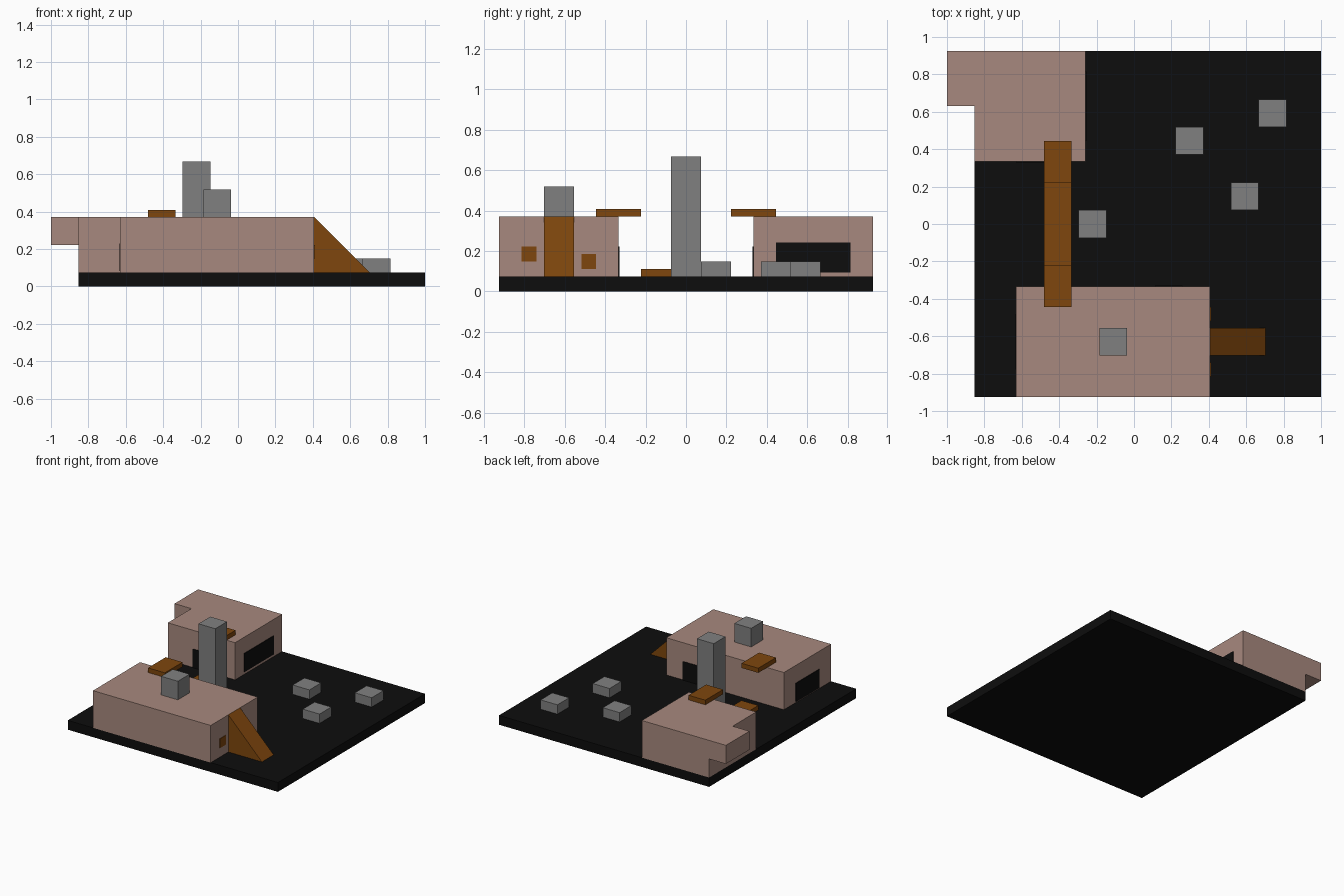
import bpy

if "Cube" in bpy.data.objects:
    bpy.data.objects.remove(bpy.data.objects["Cube"])

U = 2 / 27  # one grid cell


def material(name, rgb):
    m = bpy.data.materials.new(name)
    m.diffuse_color = (*rgb, 1)
    m.use_nodes = True
    m.node_tree.nodes["Principled BSDF"].inputs["Base Color"].default_value = m.diffuse_color
    return m


BLACK = material("black", (0.004, 0.004, 0.004))
CLAY = material("dusty_pink", (0.39, 0.25, 0.21))
BROWN = material("brown", (0.21, 0.061, 0.004))
GREY = material("grey", (0.216, 0.216, 0.216))


def prism(name, profile, y0, y1, mat):
    """Extrude an x-z profile (counter-clockwise seen from -y) along y; units are cells."""
    n = len(profile)
    verts = [(x * U, y * U, z * U) for y in (y0, y1) for x, z in profile]
    faces = [tuple(range(n)), tuple(reversed(range(n, 2 * n)))]
    faces += [(i, i + n, (i + 1) % n + n, (i + 1) % n) for i in range(n)]
    me = bpy.data.meshes.new(name)
    me.from_pydata(verts, [], faces)
    me.materials.append(mat)
    ob = bpy.data.objects.new(name, me)
    bpy.context.collection.objects.link(ob)
    return ob


def box(name, x, y, z, mat):
    profile = [(x[0], z[0]), (x[1], z[0]), (x[1], z[1]), (x[0], z[1])]
    return prism(name, profile, y[0], y[1], mat)


# Floor slab
box("floor", (-11.5, 13.5), (-12.5, 12.5), (0, 1), BLACK)

# Two buildings, one with an overhanging bay
box("front_building", (-8.5, 5.5), (-12.5, -4.5), (1, 5), CLAY)
box("back_building", (-11.5, -3.5), (4.5, 12.5), (1, 5), CLAY)
box("overhang", (-13.5, -11.5), (8.5, 12.5), (3, 5), CLAY)

# Doors and windows as thin plates
T = 0.06
box("front_building_back_door", (1.5, 3.5), (-4.5, -4.5 + T), (1, 3), BLACK)
box("front_building_side_opening", (-8.5 - T, -8.5), (-10.5, -6.5), (1.1, 3.1), BLACK)
box("back_building_door", (-8.5, -6.5), (4.5 - T, 4.5), (1, 3), BLACK)
box("back_building_side_opening", (-3.5, -3.5 + T), (6, 11), (1.27, 3.27), BLACK)
for i, (y, z) in enumerate([(-11, 2), (-7, 1.5)]):
    box(f"small_window_{i + 1}", (5.5, 5.5 + T), (y, y + 1), (z, z + 1), BROWN)

# Ramp up to the front roof
prism("ramp", [(5.5, 1), (9.5, 1), (5.5, 5)], -9.5, -7.5, BROWN)

# Broken bridge: two roof stubs and the fallen middle
for name, y, z in [("bridge_front", (-6, -3), 5), ("bridge_back", (3, 6), 5),
                   ("bridge_fallen", (-3, 3), 1)]:
    box(name, (-6.5, -4.5), y, (z, z + 0.5), BROWN)

# Pillar, roof cube and low blocks
for name, x, y, z in [("pillar", -4, -1, (1, 9)), ("roof_cube", -2.5, -9.5, (5, 7)),
                      ("block_1", 3, 5, (1, 2)), ("block_2", 9, 7, (1, 2)),
                      ("block_3", 7, 1, (1, 2))]:
    box(name, (x, x + 2), (y, y + 2), z, GREY)
